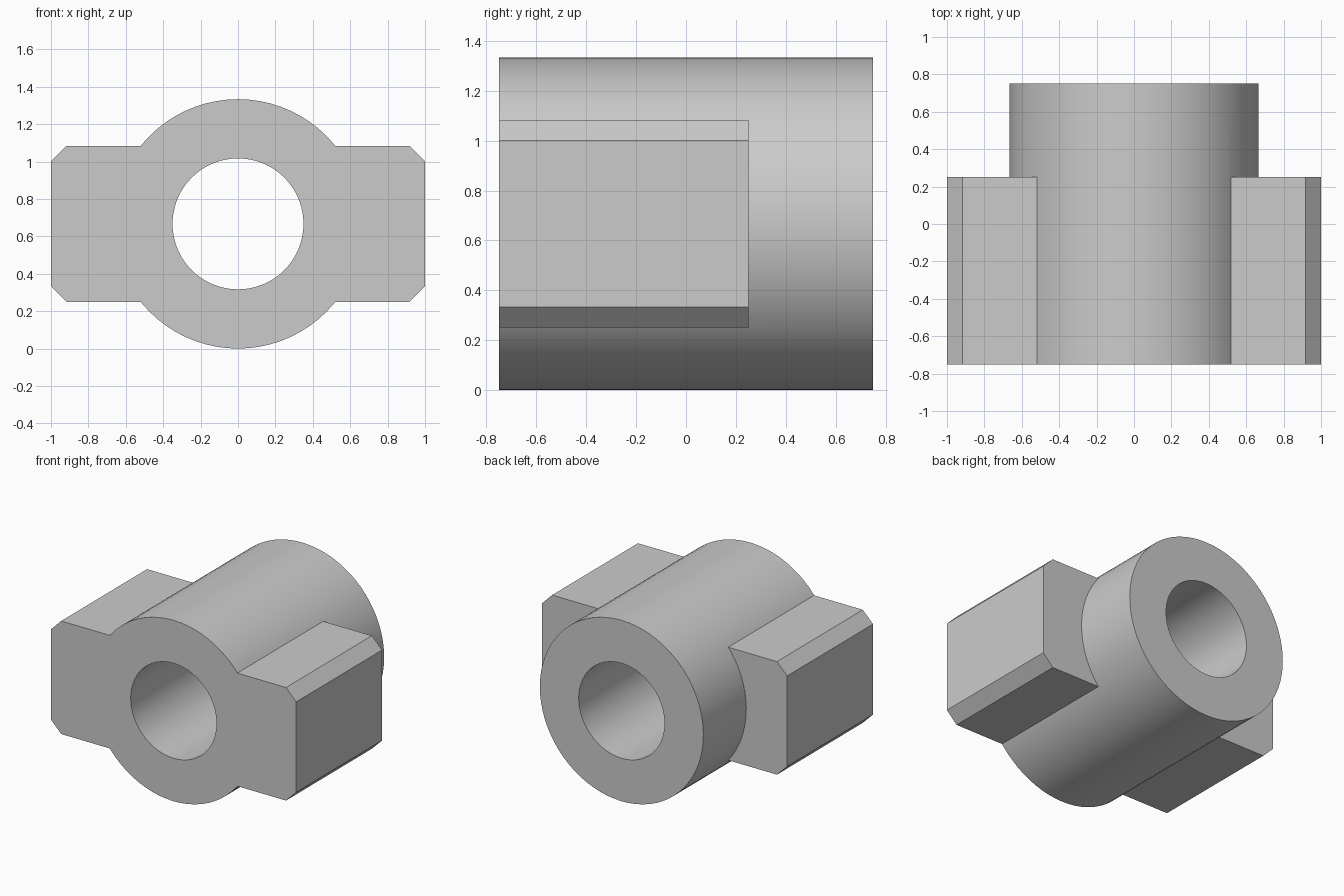
import bpy
import bmesh
import math

cube = bpy.data.objects.get("Cube")
if cube:
    bpy.data.objects.remove(cube, do_unlink=True)

# Main dimensions
RADIUS = 2 / 3
BORE = 0.35
FRONT, BACK, WING_BACK = -0.75, 0.75, 0.25
HALF_H = 5 / 12
CHAMFER = 1 / 12
INNER = 0.45
AXIS_Z = RADIUS

metal = bpy.data.materials.new("light_grey")
metal.use_nodes = True
grey = (0.6, 0.6, 0.6, 1)
metal.diffuse_color = grey
metal.node_tree.nodes["Principled BSDF"].inputs["Base Color"].default_value = grey


def prism(name, outline, y0, y1):
    """Extrude an (x, z) outline along y."""
    bm = bmesh.new()
    face = bm.faces.new([bm.verts.new((x, y0, z + AXIS_Z)) for x, z in outline])
    moved = bmesh.ops.extrude_face_region(bm, geom=[face])["geom"]
    verts = [v for v in moved if isinstance(v, bmesh.types.BMVert)]
    bmesh.ops.translate(bm, verts=verts, vec=(0, y1 - y0, 0))
    bmesh.ops.recalc_face_normals(bm, faces=bm.faces)
    mesh = bpy.data.meshes.new(name)
    bm.to_mesh(mesh)
    bm.free()
    mesh.materials.append(metal)
    obj = bpy.data.objects.new(name, mesh)
    bpy.context.collection.objects.link(obj)
    return obj


def circle(radius, count=72):
    steps = [2 * math.pi * i / count for i in range(count)]
    return [(radius * math.cos(a), radius * math.sin(a)) for a in steps]


def combine(target, tool, operation):
    """Apply a boolean and discard the tool."""
    mod = target.modifiers.new(operation.lower(), "BOOLEAN")
    mod.operation = operation
    mod.solver = "EXACT"
    mod.object = tool
    bpy.context.view_layer.objects.active = target
    bpy.ops.object.modifier_apply(modifier=mod.name)
    bpy.data.objects.remove(tool, do_unlink=True)


# Round sleeve body
body = prism("sleeve_with_wings", circle(RADIUS), FRONT, BACK)

# Chamfered side wings, flush with the front of the sleeve
for side, name in ((1, "left_wing"), (-1, "right_wing")):
    half = [(INNER, HALF_H), (1 - CHAMFER, HALF_H), (1, HALF_H - CHAMFER)]
    outline = half + [(x, -z) for x, z in reversed(half)]
    wing = prism(name, [(side * x, z) for x, z in outline], FRONT, WING_BACK)
    combine(body, wing, "UNION")

# Through bore
bore = prism("bore_cutter", circle(BORE), FRONT - 0.1, BACK + 0.1)
combine(body, bore, "DIFFERENCE")

# Smooth the round walls, keep the edges crisp
bpy.ops.object.select_all(action="DESELECT")
body.select_set(True)
bpy.context.view_layer.objects.active = body
bpy.ops.object.shade_smooth_by_angle(angle=math.radians(25))
